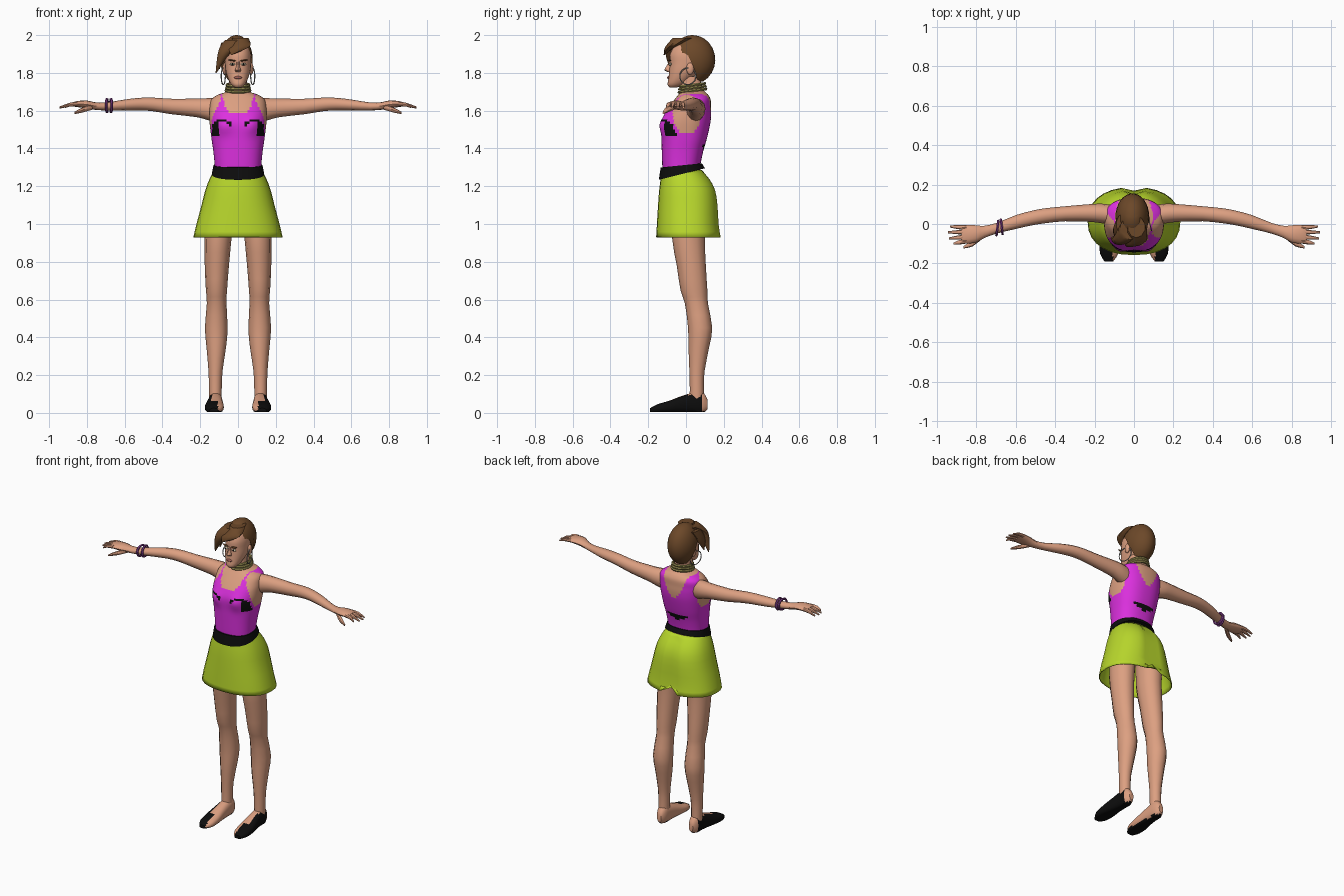
import bpy, bmesh, math
from mathutils import Matrix, Vector

if "Cube" in bpy.data.objects:
    bpy.data.objects.remove(bpy.data.objects["Cube"])


def material(name, r, g, b):
    mat = bpy.data.materials.new(name)
    mat.use_nodes = True
    mat.diffuse_color = (r, g, b, 1)
    shader = next(n for n in mat.node_tree.nodes if n.type == 'BSDF_PRINCIPLED')
    shader.inputs["Base Color"].default_value = (r, g, b, 1)
    shader.inputs["Roughness"].default_value = 0.8
    return mat


skin = material("skin", .72, .35, .22)
brown = material("hair brown", .15, .065, .022)
magenta = material("magenta cloth", .72, .03, .74)
black = material("black", .004, .004, .004)
lime = material("lime cloth", .48, .68, .025)
gold = material("dull gold", .30, .26, .08)
purple = material("purple band", .24, .05, .28)
silver = material("silver", .35, .35, .33)
lips = material("lips", .36, .12, .10)
white = material("eye white", .75, .65, .45)

made = []


def finish(name, bm, mats, rule=None):
    """Turn a bmesh into an object, painting faces by a rule."""
    bmesh.ops.recalc_face_normals(bm, faces=bm.faces)
    bm.normal_update()
    if rule:
        for face in bm.faces:
            face.material_index = rule(face.calc_center_median(), face.normal)
    mesh = bpy.data.meshes.new(name)
    bm.to_mesh(mesh)
    bm.free()
    for mat in mats:
        mesh.materials.append(mat)
    obj = bpy.data.objects.new(name, mesh)
    bpy.context.collection.objects.link(obj)
    made.append(obj)
    return obj


def resample(rings, steps):
    """Smooth a list of rings with a Catmull-Rom curve."""
    out = []
    for i in range(len(rings) - 1):
        p0, p1, p2, p3 = (rings[min(max(i + k, 0), len(rings) - 1)] for k in (-1, 0, 1, 2))
        for s in range(steps):
            t = s / steps
            out.append([b + t * ((c - a) + t * ((2*a - 5*b + 4*c - d) + t * (3*(b - c) + d - a))) / 2
                        for a, b, c, d in zip(p0, p1, p2, p3)])
    return out + [rings[-1]]


def loft(name, axis, rings, mats, sides=10, power=2, steps=1, caps=True,
         flip=1, rule=None, edit=None):
    """Skin rings of (position, centre u, centre v, radius u, radius v) along an axis."""
    bm = bmesh.new()
    rows = []
    for t, u, v, ru, rv in resample(rings, steps):
        row = []
        for k in range(sides):
            angle = math.tau * k / sides + math.pi / 2
            c, s = math.cos(angle), math.sin(angle)
            a = u + ru * math.copysign(abs(c) ** (2 / power), c)
            b = v + rv * math.copysign(abs(s) ** (2 / power), s)
            x, y, z = {'x': (t, a, b), 'y': (a, t, b), 'z': (a, b, t)}[axis]
            co = Vector((x, y, z))
            if edit:
                edit(co)
            co.x *= flip
            row.append(bm.verts.new(co))
        rows.append(row)
    for low, high in zip(rows, rows[1:]):
        for k in range(sides):
            n = (k + 1) % sides
            bm.faces.new((low[k], low[n], high[n], high[k]))
    if caps:
        bm.faces.new(rows[0])
        bm.faces.new(rows[-1])
    return finish(name, bm, mats, rule)


def profile(rows):
    """Rings from (height, half width, front y, back y)."""
    return [(z, 0, (f + b) / 2, w, (b - f) / 2) for z, w, f, b in rows]


def blob(name, place, size, mat, tilt=0):
    bm = bmesh.new()
    bmesh.ops.create_uvsphere(bm, u_segments=12, v_segments=8, radius=1)
    bm.transform(Matrix.Translation(place) @ Matrix.Rotation(tilt, 4, 'Y') @ Matrix.Diagonal((*size, 1)))
    return finish(name, bm, [mat])


def hoop(name, place, size, thick, rotation, mat):
    bpy.ops.mesh.primitive_torus_add(major_segments=24, minor_segments=6, major_radius=1,
                                     minor_radius=thick / size[0], location=place, rotation=rotation)
    obj = bpy.context.object
    obj.name = name
    obj.scale = (size[0], size[1], size[0])
    obj.data.materials.append(mat)
    made.append(obj)


# Torso and neck, with the top painted on
def top_rule(c, n):
    x, y, z = abs(c.x), c.y, c.z
    if z > 1.688 or (x > .08 and ((y - .005) / .075) ** 2 + ((z - 1.58) / .105) ** 2 < 1):
        return 0
    if y < .04 and z > 1.585 + .1 * (x / .085) ** 4:
        return 0
    if y >= .04 and z > 1.545 + .14 * (x / .085) ** 2:
        return 0
    arch = math.hypot((x - .085) / .05, (z - 1.51) / .04)
    if y < -.04 and z > 1.51 and .8 < arch < 1.1:
        return 2
    if x > .1 and 1.47 < z < 1.555 and -.12 < y < -.04 - (z - 1.47) * .8:
        return 2
    if y > .05 and x < .085 and 1.385 + 5 * x * x < z < 1.425:
        return 2
    return 1


def bust(co):
    if co.y < -.03:
        co.y -= .016 * math.exp(-((abs(co.x) - .075) / .04) ** 2 - ((co.z - 1.52) / .045) ** 2)


loft("torso", 'z', profile([
    (1.26, .125, -.12, .08), (1.30, .123, -.125, .075), (1.38, .13, -.128, .09),
    (1.45, .14, -.13, .11), (1.53, .15, -.132, .128), (1.58, .152, -.115, .133),
    (1.62, .15, -.09, .132), (1.66, .14, -.06, .13), (1.685, .105, -.04, .117),
    (1.70, .065, -.03, .10), (1.73, .05, -.03, .085), (1.78, .045, -.03, .075)]),
    [skin, magenta, black], sides=72, power=2.4, steps=5, rule=top_rule, edit=bust)


# Skirt with a short slit at the back
def slit(co):
    if co.y > .1 and abs(co.x) < .005:
        co.y -= .018
        if co.z < .95:
            co.z += .05


skirt = loft("skirt", 'z', profile([
    (1.285, .126, -.128, .085), (1.24, .15, -.134, .125), (1.18, .173, -.142, .157),
    (1.10, .193, -.148, .17), (1.0, .22, -.154, .176), (.93, .236, -.158, .187)]),
    [lime], sides=28, power=2.3, steps=2, caps=False, edit=slit)
shell = skirt.modifiers.new("cloth thickness", 'SOLIDIFY')
shell.thickness = .005


# Belt, dipping at the front
def dip(co):
    co.z += co.y * (.25 if co.z < 1.29 else .1)


loft("belt", 'z', profile([(1.27, .139, -.144, .1), (1.313, .13, -.134, .084)]),
     [black], sides=40, power=2.3, edit=dip)


# Limbs, built once for each side
def shoe_rule(c, n):
    out = abs(c.x) - .12
    if c.z < .012:
        return 1
    if c.y > .085 or out < -.014:
        return 0
    if n.z > .6 and c.y > -.09 and out < .02:
        return 0
    return 1


def floor(co):
    co.z = max(co.z, .004)


for side, word in ((1, "left"), (-1, "right")):
    loft(word + "_leg", 'z', [
        (1.12, .10, .02, .08, .09), (.93, .106, .013, .072, .087), (.78, .112, .028, .064, .077),
        (.65, .114, .042, .056, .071), (.58, .113, .055, .052, .061), (.45, .115, .075, .060, .064),
        (.35, .115, .068, .052, .055), (.22, .119, .058, .037, .040), (.13, .12, .057, .034, .037),
        (.06, .12, .057, .032, .038)], [skin], sides=12, steps=2, flip=side)

    loft(word + "_foot", 'y', [
        (.115, .116, .045, .015, .025), (.085, .118, .055, .032, .058), (.03, .119, .052, .037, .053),
        (-.03, .122, .043, .043, .044), (-.09, .125, .031, .050, .033), (-.15, .126, .022, .046, .024),
        (-.19, .128, .013, .022, .012)], [skin, black], sides=20, steps=3, power=2.4,
        flip=side, rule=shoe_rule, edit=floor)

    loft(word + "_arm", 'x', [
        (.10, .045, 1.60, .05, .065), (.16, .053, 1.608, .05, .058), (.22, .056, 1.615, .045, .049),
        (.35, .052, 1.622, .038, .041), (.45, .042, 1.633, .038, .036), (.52, .03, 1.635, .037, .033),
        (.60, .01, 1.63, .035, .029), (.70, -.022, 1.622, .027, .021), (.76, -.04, 1.625, .031, .020),
        (.80, -.05, 1.633, .043, .021), (.85, -.052, 1.635, .048, .016), (.875, -.054, 1.633, .045, .011)],
        [skin], sides=12, steps=2, flip=side)

    for finger, base, tip, reach in (("little", -.018, -.013, .935), ("ring", -.041, -.042, .945),
                                     ("middle", -.064, -.073, .94), ("index", -.087, -.1, .917)):
        loft(f"{word}_{finger}_finger", 'x', [
            (.85, base, 1.635, .012, .012), (.89, (base + tip) / 2, 1.632, .011, .010),
            (reach, tip, 1.617, .005, .005)], [skin], sides=8, steps=2, flip=side)
    loft(word + "_thumb", 'x', [
        (.77, -.06, 1.62, .014, .014), (.82, -.098, 1.605, .016, .014), (.865, -.118, 1.588, .006, .006)],
        [skin], sides=8, steps=2, flip=side)

    # Ears, hoops, eyes and brows
    blob(word + "_ear", (side * .07, .022, 1.822), (.012, .02, .032), skin)
    hoop(word + "_earring", (side * .078, .01, 1.782), (.044, .044), .003,
         (math.pi / 2, 0, math.pi / 2 + side * .25), silver)
    blob(word + "_eye", (side * .029, -.083, 1.846), (.015, .008, .007), white)
    blob(word + "_iris", (side * .029, -.088, 1.846), (.006, .005, .006), black)
    blob(word + "_brow", (side * .031, -.086, 1.866), (.021, .008, .004), brown, side * -.12)

# Head and face
loft("head", 'z', profile([
    (1.722, .016, -.085, -.05), (1.738, .036, -.097, -.01), (1.77, .053, -.093, .03),
    (1.81, .065, -.089, .075), (1.85, .069, -.086, .10), (1.90, .069, -.085, .11),
    (1.945, .055, -.06, .10), (1.965, .03, -.03, .07)]), [skin], sides=24, steps=3, power=2.2)
loft("nose", 'z', [(1.805, 0, -.085, .012, .012), (1.815, 0, -.092, .016, .023),
                   (1.835, 0, -.09, .009, .014), (1.86, 0, -.084, .007, .006)], [skin], sides=8, steps=2)
blob("mouth", (0, -.091, 1.775), (.021, .009, .008), lips)

# Cropped hair: a cap whose lower edge runs from brow to nape
bm = bmesh.new()
rows = []
count, levels = 32, 10
for k in range(count):
    angle = math.tau * k / count
    c, s = math.cos(angle), math.sin(angle)
    edge = 1.755 + .15 * min(max((.35 - s) / .6, 0), 1)
    limit = math.acos((edge - 1.87) / .13)
    jag = .006 * (k % 2)
    column = []
    for j in range(1, levels + 1):
        theta = limit * j / levels
        r = math.sin(theta) + (jag if j > 5 else 0)
        column.append(bm.verts.new((-.008 + .086 * r * c, .035 + .12 * r * s,
                                    1.87 + .13 * math.cos(theta))))
    rows.append(column)
crown = bm.verts.new((-.008, .035, 2.0))
for k in range(count):
    a, b = rows[k], rows[(k + 1) % count]
    bm.faces.new((crown, a[0], b[0]))
    for j in range(levels - 1):
        bm.faces.new((a[j], a[j + 1], b[j + 1], b[j]))
    bm.faces.new((a[-1], b[-1], crown))
finish("hair_cap", bm, [brown])

# Fringe swept to the right side
locks = {
    "long_fringe": [(1.975, -.02, -.02, .05, .06), (1.935, -.052, -.066, .047, .036),
                    (1.885, -.083, -.08, .028, .026), (1.80, -.116, -.072, .003, .003)],
    "front_fringe": [(1.985, .012, -.015, .045, .055), (1.95, .015, -.065, .055, .036),
                     (1.925, -.005, -.095, .045, .02), (1.895, -.035, -.115, .003, .003)],
    "side_fringe": [(1.96, -.06, .0, .03, .05), (1.89, -.088, -.03, .018, .038),
                    (1.82, -.1, -.045, .003, .003)]}
for name, rings in locks.items():
    loft(name, 'z', rings, [brown], sides=10, steps=3)

# Choker strands and wrist bands
for k in range(3):
    hoop(f"choker_strand_{k + 1}", (0, .034, 1.706 + .015 * k), (.064 - .003 * k, .071 - .003 * k),
         .008, (.12, 0, 0), gold)
for k in range(2):
    hoop(f"bracelet_{k + 1}", (-.672 - .022 * k, -.014 - .007 * k, 1.627), (.034, .036), .007,
         (0, math.pi / 2, .12 - .24 * k), purple)

# Soft shading with crisp edges
bpy.ops.object.select_all(action='DESELECT')
for obj in made:
    obj.select_set(True)
bpy.context.view_layer.objects.active = made[0]
bpy.ops.object.shade_smooth_by_angle(angle=math.radians(40))
